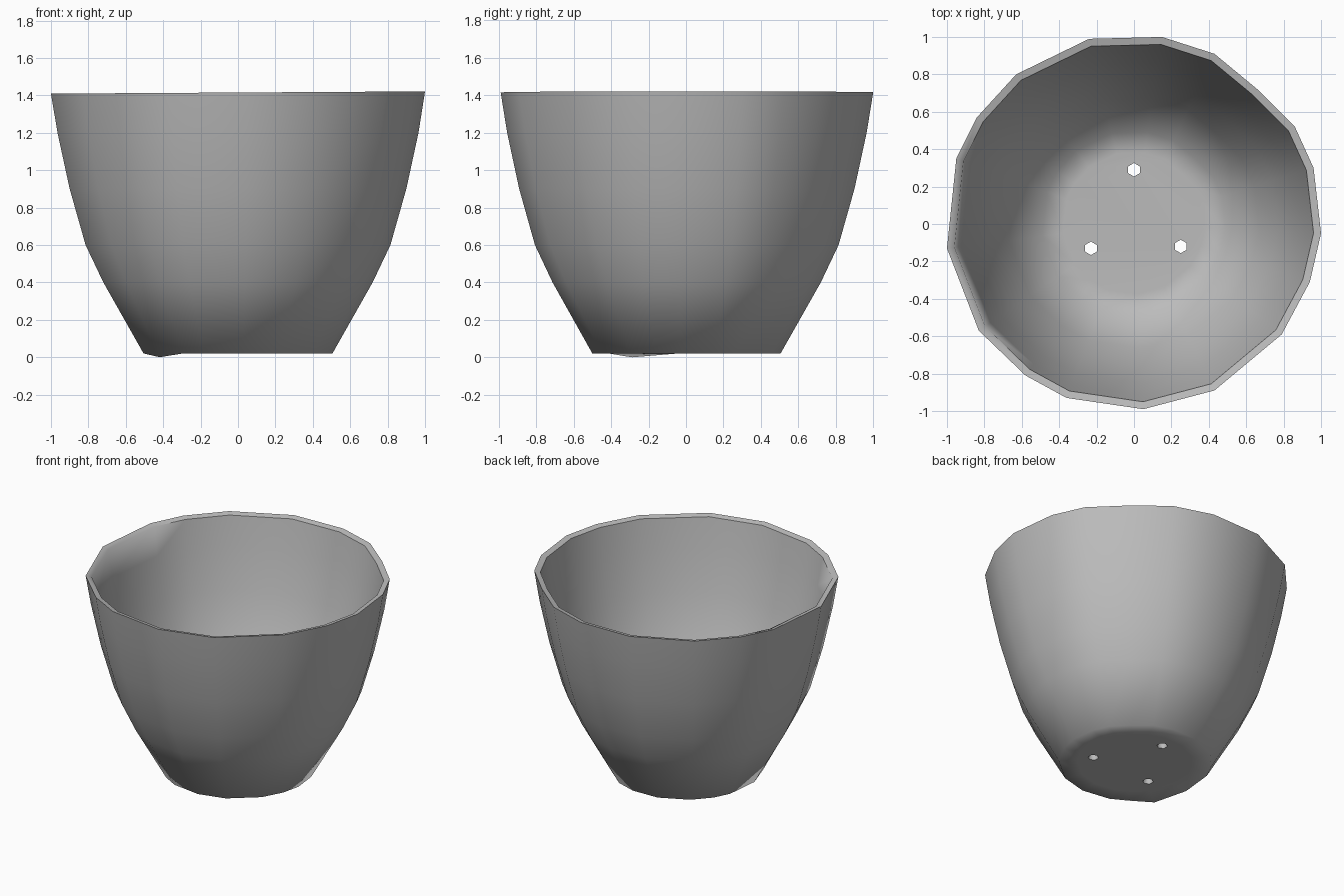
import bpy
import bmesh
import math

cube = bpy.data.objects.get("Cube")
if cube:
    bpy.data.objects.remove(cube, do_unlink=True)

clay = bpy.data.materials.new("grey clay")
clay.use_nodes = True
COLOUR = (0.5, 0.5, 0.5, 1)
clay.diffuse_color = COLOUR
clay.node_tree.nodes["Principled BSDF"].inputs["Base Color"].default_value = COLOUR

# Uneven hand-shaped rim outline
RIM = [(1, -.05), (.96, .3), (.86, .52), (.66, .72), (.43, .91), (.15, 1),
       (-.24, .99), (-.63, .8), (-.84, .57), (-.95, .35), (-1, -.13),
       (-.83, -.57), (-.58, -.81), (-.36, -.93), (.05, -.99), (.43, -.89),
       (.79, -.59), (.94, -.31)]
# Wall section as (scale of the outline, height): underside, outside, rim, inside, floor
SECTION = [(.38, .02), (.505, .02), (.72, .4), (.815, .6), (.9, .9), (.965, 1.2),
           (1, 1.415), (.96, 1.405), (.925, 1.2), (.86, .9), (.77, .6),
           (.67, .4), (.49, .09), (.38, .08)]

# Bowl lofted from scaled copies of the outline
bm = bmesh.new()
rings = [[bm.verts.new((x * s, y * s, z + (.006 * x if z > 1.3 else 0))) for x, y in RIM]
         for s, z in SECTION]
n = len(RIM)
for a, b in zip(rings, rings[1:]):
    for i in range(n):
        j = (i + 1) % n
        bm.faces.new((a[i], a[j], b[j], b[i]))
bm.faces.new(rings[0])
bm.faces.new(rings[-1])
rings[1][11].co.z = 0  # low spot on the foot
bmesh.ops.recalc_face_normals(bm, faces=bm.faces)
mesh = bpy.data.meshes.new("bowl")
bm.to_mesh(mesh)
bm.free()
mesh.materials.append(clay)
bowl = bpy.data.objects.new("bowl", mesh)
bpy.context.collection.objects.link(bowl)

# Three drain holes through the floor
for x, y in [(0, .29), (-.23, -.13), (.25, -.12)]:
    bpy.ops.mesh.primitive_cylinder_add(vertices=6, radius=.036, depth=.4, location=(x, y, .05))
    cutter = bpy.context.object
    cutter.name = "drain_cutter"
    cutter.hide_render = True
    cutter.data.materials.append(clay)
    cut = bowl.modifiers.new("drain", 'BOOLEAN')
    cut.operation = 'DIFFERENCE'
    cut.solver = 'EXACT'
    cut.object = cutter
    bpy.ops.object.select_all(action='DESELECT')
    bowl.select_set(True)
    bpy.context.view_layer.objects.active = bowl
    bpy.ops.object.modifier_apply(modifier=cut.name)
    bpy.data.objects.remove(cutter, do_unlink=True)

bpy.ops.object.shade_smooth_by_angle(angle=math.radians(66))
